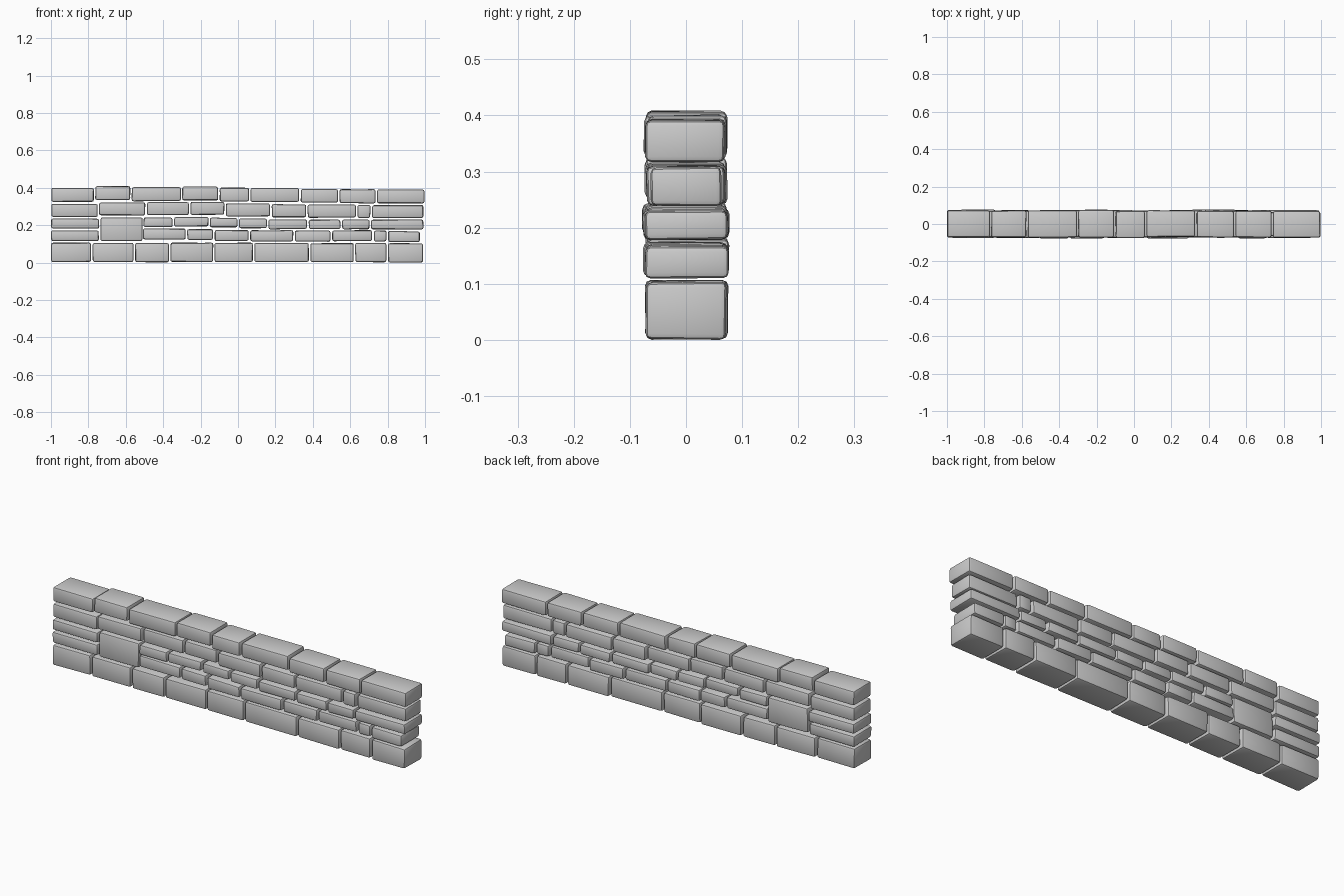
import bpy, bmesh, random

if "Cube" in bpy.data.objects:
    bpy.data.objects.remove(bpy.data.objects["Cube"])

random.seed(4)
GAP = 0.004


def stone(name, x0, x1, z0, z1, y0, y1, jitter=0.003):
    """Slightly irregular block with rounded edges."""
    bm = bmesh.new()
    bmesh.ops.create_cube(bm, size=1)
    for v in bm.verts:
        v.co.x = x0 if v.co.x < 0 else x1
        v.co.y = y0 if v.co.y < 0 else y1
        v.co.z = z0 if v.co.z < 0 else z1
        # nudge corners inward only, so courses never collide
        mid = ((x0 + x1) / 2, (y0 + y1) / 2, (z0 + z1) / 2)
        for i in range(3):
            v.co[i] -= random.uniform(0, jitter) * (1 if v.co[i] > mid[i] else -1)
    bmesh.ops.bevel(bm, geom=bm.edges[:], offset=0.01, segments=2,
                    profile=0.5, affect='EDGES')
    bmesh.ops.recalc_face_normals(bm, faces=bm.faces[:])
    me = bpy.data.meshes.new(name)
    bm.to_mesh(me)
    bm.free()
    ob = bpy.data.objects.new(name, me)
    bpy.context.collection.objects.link(ob)
    return ob


# Each course: name, height, half depth, start x, [(right edge x, base z), ...]
courses = [
    ("base_stone", 0.105, 0.072, -1.0,
     [(-.782, .005), (-.555, .005), (-.366, .004), (-.13, .005), (.083, .005),
      (.382, .005), (.621, .003), (.797, .004), (.993, .002)]),
    ("low_end_stone", 0.061, 0.074, -1.0, [(-.741, .116)]),
    ("low_stone", 0.061, 0.073, -.509,
     [(-.277, .125), (-.13, .122), (.06, .117), (.298, .116), (.498, .114),
      (.72, .116), (.797, .114), (.975, .111)]),
    ("middle_end_stone", 0.056, 0.074, -1.0, [(-.739, .183)]),
    ("middle_stone", 0.054, 0.074, -.506,
     [(-.346, .192), (-.155, .195), (0, .19), (.158, .186), (.372, .18),
      (.551, .18), (.706, .18), (.994, .18)]),
    ("upper_stone", 0.072, 0.071, -1.0,
     [(-.747, .246), (-.493, .254), (-.26, .255), (-.07, .258), (.175, .249),
      (.367, .244), (.634, .242), (.711, .241), (.994, .24)]),
    ("cap_stone", 0.077, 0.072, -1.0,
     [(-.768, .327), (-.573, .336), (-.303, .33), (-.103, .334), (.062, .328),
      (.33, .327), (.538, .322), (.738, .319), (1.0, .319)]),
]

stones = []
for name, h, d, x, blocks in courses:
    for i, (x_end, z) in enumerate(blocks):
        dy = random.uniform(-.003, .003)
        dd = d + random.uniform(-.001, .003)
        if name == "upper_stone" and i == len(blocks) - 1:
            dd, dy = 0.064, 0
        left = x if i == 0 else x + GAP
        stones.append(stone(f"{name}_{i + 1}", left, x_end - GAP / 2,
                            z, z + h, dy - dd, dy + dd))
        x = x_end

# Large square block spanning two courses
stones.append(stone("large_block", -.736, -.509, .117, .247, -.073, .073))

# Rest the wall on the ground
low = min(v.co.z for o in stones for v in o.data.vertices)
for o in stones:
    o.location.z -= low

bpy.ops.object.select_all(action='DESELECT')
for o in stones:
    o.select_set(True)
bpy.context.view_layer.objects.active = stones[0]
bpy.ops.object.shade_smooth_by_angle(angle=0.6)
